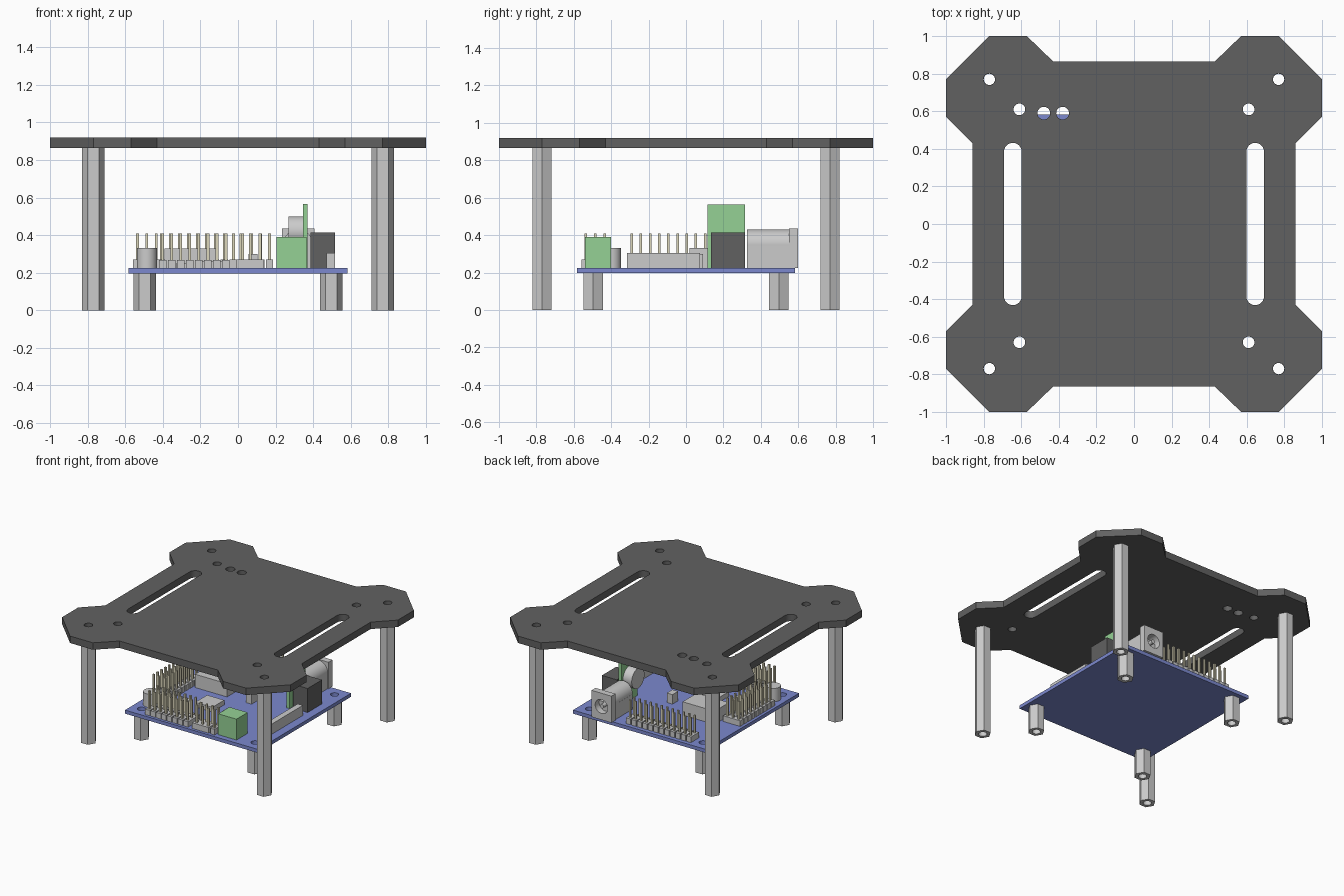
import bpy, bmesh, math
from mathutils import Matrix, Vector

if "Cube" in bpy.data.objects:
    bpy.data.objects.remove(bpy.data.objects["Cube"])


def material(name, rgb):
    m = bpy.data.materials.new(name)
    m.diffuse_color = (*rgb, 1)
    m.use_nodes = True
    m.node_tree.nodes["Principled BSDF"].inputs["Base Color"].default_value = m.diffuse_color
    return m


DARK = material("dark", (0.12, 0.12, 0.12))
BLUE = material("board_blue", (0.2, 0.25, 0.62))
GREEN = material("green", (0.3, 0.64, 0.3))
BRASS = material("pin_metal", (0.72, 0.68, 0.5))


def finish(name, bm, mat=None, smooth=False):
    bmesh.ops.recalc_face_normals(bm, faces=bm.faces)
    me = bpy.data.meshes.new(name)
    bm.to_mesh(me)
    bm.free()
    ob = bpy.data.objects.new(name, me)
    bpy.context.collection.objects.link(ob)
    if mat:
        me.materials.append(mat)
    if smooth:
        bpy.context.view_layer.objects.active = ob
        ob.select_set(True)
        bpy.ops.object.shade_smooth_by_angle()
        ob.select_set(False)
    return ob


def boxes(name, bounds, mat=None):
    """Axis-aligned boxes (x0, x1, y0, y1, z0, z1) in one object."""
    bm = bmesh.new()
    for x0, x1, y0, y1, z0, z1 in bounds:
        m = Matrix.Translation(((x0 + x1) / 2, (y0 + y1) / 2, (z0 + z1) / 2))
        bmesh.ops.create_cube(bm, size=1, matrix=m @ Matrix.Diagonal((x1 - x0, y1 - y0, z1 - z0, 1)))
    return finish(name, bm, mat)


def cylinder(name, center, r, depth, axis="Z", mat=None):
    bm = bmesh.new()
    rot = {"X": Matrix.Rotation(math.pi / 2, 4, "Y"),
           "Y": Matrix.Rotation(math.pi / 2, 4, "X"), "Z": Matrix()}[axis]
    bmesh.ops.create_cone(bm, cap_ends=True, segments=32, radius1=r, radius2=r,
                          depth=depth, matrix=Matrix.Translation(center) @ rot)
    return finish(name, bm, mat, True)


def ring(cx, cy, r, n=24):
    return [(cx + r * math.cos(2 * math.pi * i / n), cy + r * math.sin(2 * math.pi * i / n)) for i in range(n)]


def slot(cx, cy, r, half):
    arc = [math.pi * i / 12 for i in range(13)]
    return ([(cx + r * math.cos(a), cy + half + r * math.sin(a)) for a in arc] +
            [(cx - r * math.cos(a), cy - half - r * math.sin(a)) for a in arc])


def sheet(name, loops, z0, z1, mat=None, matrix=None):
    """Extrude an outline with holes between two heights."""
    cu = bpy.data.curves.new(name, "CURVE")
    cu.dimensions, cu.fill_mode, cu.extrude = "2D", "BOTH", (z1 - z0) / 2
    for pts in loops:
        s = cu.splines.new("POLY")
        s.points.add(len(pts) - 1)
        for p, (x, y) in zip(s.points, pts):
            p.co = (x, y, 0, 1)
        s.use_cyclic_u = True
    tmp = bpy.data.objects.new("tmp", cu)
    bpy.context.collection.objects.link(tmp)
    bpy.context.view_layer.update()
    me = bpy.data.meshes.new_from_object(tmp.evaluated_get(bpy.context.evaluated_depsgraph_get()))
    bpy.data.objects.remove(tmp)
    bm = bmesh.new()
    bm.from_mesh(me)
    bmesh.ops.remove_doubles(bm, verts=bm.verts, dist=1e-5)
    bmesh.ops.translate(bm, verts=bm.verts, vec=(0, 0, (z0 + z1) / 2))
    if matrix:
        bmesh.ops.transform(bm, verts=bm.verts, matrix=matrix)
    return finish(name, bm, mat, True)


CORNERS = [(sx, sy) for sx in (-1, 1) for sy in (-1, 1)]

# Cover plate with flared corners, screw holes and two slots
quarter = [(0.86, 0.43), (1.0, 0.57), (1.0, 0.77), (0.77, 1.0), (0.57, 1.0), (0.43, 0.865)]
outline = (quarter + [(-x, y) for x, y in reversed(quarter)] +
           [(-x, -y) for x, y in quarter] + [(x, -y) for x, y in reversed(quarter)])
holes = [ring(0.77 * sx, 0.77 * sy, 0.031) for sx, sy in CORNERS]
holes += [ring(0.61 * sx, y, 0.031) for sx in (-1, 1) for y in (0.61, -0.63)]
holes += [ring(x, 0.59, 0.034) for x in (-0.48, -0.38)]
holes += [slot(0.645 * sx, 0, 0.047, 0.385) for sx in (-1, 1)]
sheet("cover_plate", [outline] + holes, 0.865, 0.92, DARK)

# Circuit board
b = 0.582
sheet("circuit_board", [[(-b, -b), (b, -b), (b, b), (-b, b)]] +
      [ring(0.497 * sx, 0.497 * sy, 0.03) for sx, sy in CORNERS], 0.197, 0.225, BLUE)

# Hexagonal hollow standoffs
for sx, sy in CORNERS:
    for name, d, h in (("tall_standoff", 0.77, 0.865), ("short_standoff", 0.497, 0.197)):
        sheet(name, [ring(d * sx, d * sy, 0.06, 6), ring(d * sx, d * sy, 0.03)], 0, h)

# Pin headers along front, left and back edges
Z = 0.225
rows = (-0.535, -0.485, -0.435)
pins, bases = [], []
for i in range(8):
    x = -0.40 + 0.048 * i
    pins += [(x, y) for y in rows]
    bases.append((x - 0.02, x + 0.02, -0.56, -0.41, Z, 0.268))
for i in range(4):
    pins += [(0.015 + 0.051 * i, y) for y in rows[:2]]
bases += [(-0.01, 0.135, -0.56, -0.46, Z, 0.27), (0.15, 0.187, -0.56, -0.46, Z, 0.27)]
for i in range(9):
    y = -0.29 + 0.049 * i
    pins += [(x, y) for x in rows]
    bases.append((-0.56, -0.41, y - 0.02, y + 0.02, Z, 0.27))
for i in range(12):
    x = 0.12 - 0.048 * i
    pins += [(x, y) for y in (0.475, 0.525)]
    bases.append((x - 0.02, x + 0.02, 0.45, 0.55, Z, 0.27))
boxes("header_bases", bases)
boxes("header_pins", [(x - 0.007, x + 0.007, y - 0.007, y + 0.007, Z, 0.41) for x, y in pins], BRASS)

# Blocks on the board
boxes("terminal_block", [(0.205, 0.365, -0.54, -0.4, Z, 0.39)], GREEN)
boxes("upright_board", [(0.345, 0.37, 0.115, 0.315, Z, 0.565)], GREEN)
boxes("relay_block", [(0.385, 0.515, 0.135, 0.315, Z, 0.415)], DARK)
boxes("side_socket", [(0.47, 0.515, -0.315, 0.075, Z, 0.305)])
boxes("main_chip", [(-0.2, -0.05, -0.25, -0.1, Z, 0.262)])
boxes("data_connector", [(-0.39, -0.11, 0.02, 0.2, Z, 0.33)])
boxes("small_chips", [(0.055, 0.105, 0.02, 0.09, Z, 0.3), (0.03, 0.09, -0.25, -0.19, Z, 0.25),
                      (-0.33, -0.27, -0.28, -0.2, Z, 0.25)])

# Round parts
cylinder("capacitor", (-0.485, -0.4, 0.278), 0.053, 0.106)
cylinder("coil", (0.307, 0.215, 0.42), 0.08, 0.076, "X")

# Power jack: body, barrel, flange with socket and centre pin
boxes("jack_body", [(0.24, 0.4, 0.325, 0.55, Z, 0.345)])
cylinder("jack_barrel", (0.32, 0.425, 0.35), 0.08, 0.2, "Y")
to_back = Matrix.Translation((0.32, 0, 0.33)) @ Matrix.Rotation(math.pi / 2, 4, "X")
sheet("jack_flange", [[(-0.087, -0.105), (0.087, -0.105), (0.087, 0.105), (-0.087, 0.105)],
                      ring(0, 0, 0.055, 32)], -0.6, -0.55, None, to_back)
sheet("jack_sleeve", [ring(0, 0.02, 0.08, 32), ring(0, 0, 0.055, 32)], -0.55, -0.52, None, to_back)
cylinder("jack_pin", (0.32, 0.555, 0.33), 0.016, 0.08, "Y")
